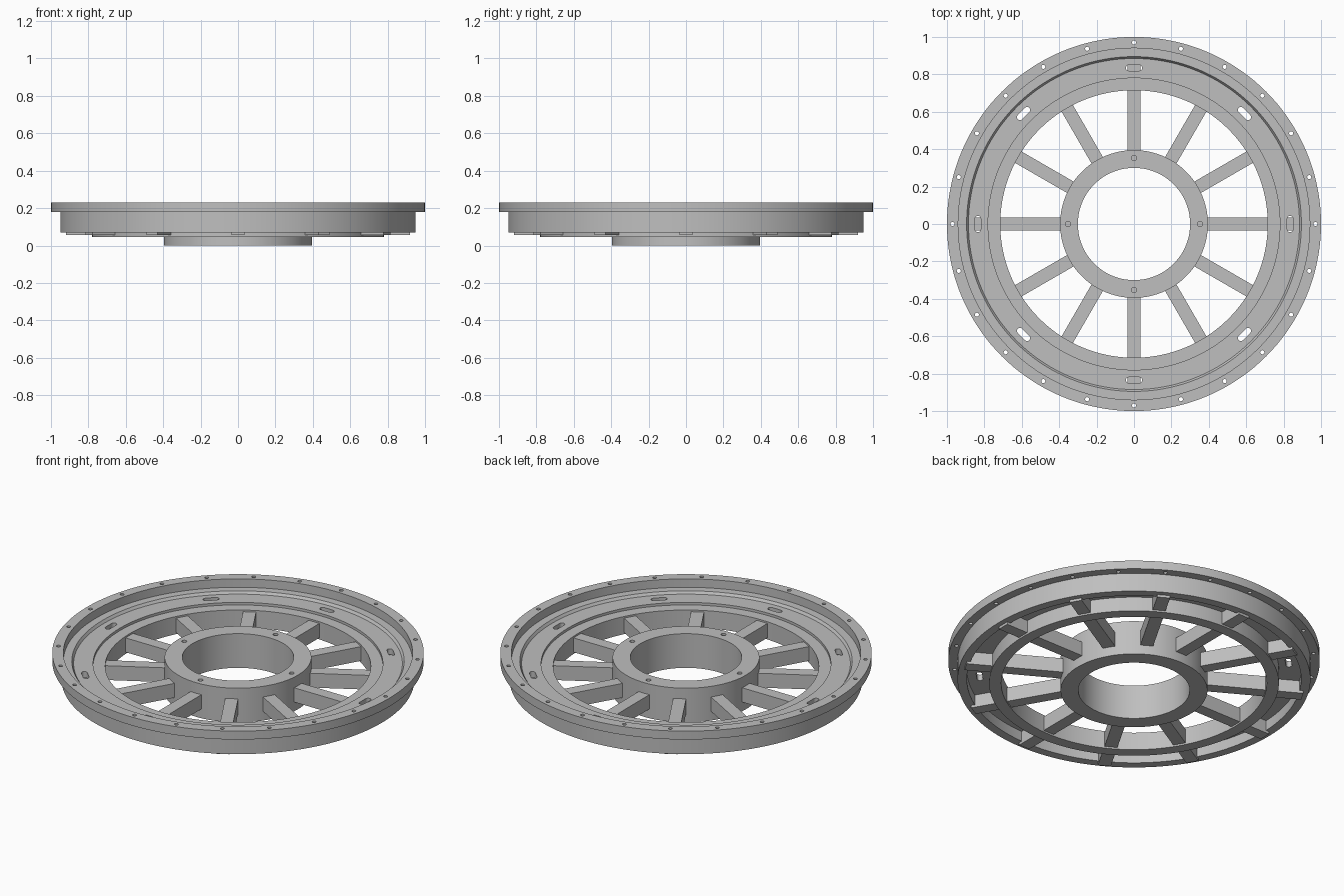
import bpy, bmesh, math
from mathutils import Matrix, Vector

if "Cube" in bpy.data.objects:
    bpy.data.objects.remove(bpy.data.objects["Cube"])

SEG = 144
grey = bpy.data.materials.new("light_grey")
grey.diffuse_color = (0.52, 0.52, 0.52, 1)
grey.use_nodes = True
grey.node_tree.nodes["Principled BSDF"].inputs["Base Color"].default_value = grey.diffuse_color


def add_object(name, bm):
    bmesh.ops.recalc_face_normals(bm, faces=bm.faces)
    me = bpy.data.meshes.new(name)
    bm.to_mesh(me)
    bm.free()
    me.materials.append(grey)
    ob = bpy.data.objects.new(name, me)
    bpy.context.collection.objects.link(ob)
    return ob


def lathe(name, profile):
    """Revolve a closed (radius, z) outline around z."""
    bm = bmesh.new()
    rings = []
    for i in range(SEG):
        a = 2 * math.pi * i / SEG
        rings.append([bm.verts.new((r * math.cos(a), r * math.sin(a), z)) for r, z in profile])
    n = len(profile)
    for i in range(SEG):
        p, q = rings[i], rings[(i + 1) % SEG]
        for j in range(n):
            k = (j + 1) % n
            bm.faces.new((p[j], q[j], q[k], p[k]))
    return add_object(name, bm)


def prism(bm, outline, z0, z1, mat):
    """Extrude a flat outline from z0 to z1, then place it with mat."""
    low = [bm.verts.new(mat @ Vector((x, y, z0))) for x, y in outline]
    top = [bm.verts.new(mat @ Vector((x, y, z1))) for x, y in outline]
    bm.faces.new(low[::-1])
    bm.faces.new(top)
    n = len(low)
    for i in range(n):
        k = (i + 1) % n
        bm.faces.new((low[i], low[k], top[k], top[i]))


def stadium(radius, half, n=8):
    """Round outline, stretched along y by half to make a slot."""
    pts = []
    for side in (0, 1):
        for i in range(n + (1 if half else 0)):
            a = math.pi * (side + i / n)
            pts.append((radius * math.cos(a), radius * math.sin(a) + (half if side == 0 else -half)))
    return pts


def polar(count, radius):
    for i in range(count):
        yield Matrix.Rotation(2 * math.pi * i / count, 4, 'Z') @ Matrix.Translation((radius, 0, 0))


def cut(ob, bm):
    """Subtract the cutter mesh and bake the result."""
    cutter = add_object("cutter", bm)
    cutter.hide_render = True
    mod = ob.modifiers.new("holes", 'BOOLEAN')
    mod.operation, mod.solver, mod.object = 'DIFFERENCE', 'EXACT', cutter
    dg = bpy.context.evaluated_depsgraph_get()
    baked = bpy.data.meshes.new_from_object(ob.evaluated_get(dg))
    ob.modifiers.clear()
    ob.data = baked
    bpy.data.objects.remove(cutter)


# Outer rim: flange, wall, stepped plate and inner ring
rim = lathe("rim", [
    (.715, .045), (.78, .045), (.78, .13), (.90, .13), (.90, .07), (.95, .07),
    (.95, .18), (1, .18), (1, .23), (.94, .23), (.94, .18), (.895, .18),
    (.885, .165), (.78, .165), (.78, .15), (.715, .15)])
holes = bmesh.new()
for m in polar(24, .97):
    prism(holes, stadium(.011, 0), .1, .3, m)
for m in polar(8, .835):
    prism(holes, stadium(.016, .028), .1, .3, m)
cut(rim, holes)

# Hub with four blind screw holes
hub = lathe("hub", [(.30, 0), (.395, 0), (.395, .203), (.30, .203)])
holes = bmesh.new()
for m in polar(4, .353):
    prism(holes, stadium(.014, 0), .10, .3, m)
cut(hub, holes)

# Twelve spokes running under the plate to the outer wall
spokes = bmesh.new()
for m in polar(12, 0):
    prism(spokes, [(.385, -.035), (.92, -.035), (.92, .035), (.385, .035)], .055, .14, m)
spoke_ob = add_object("spokes", spokes)

# Smooth round walls, sharp edges
bpy.ops.object.select_all(action='DESELECT')
for ob in (rim, hub):
    ob.select_set(True)
bpy.context.view_layer.objects.active = rim
bpy.ops.object.shade_smooth_by_angle(angle=math.radians(25))
